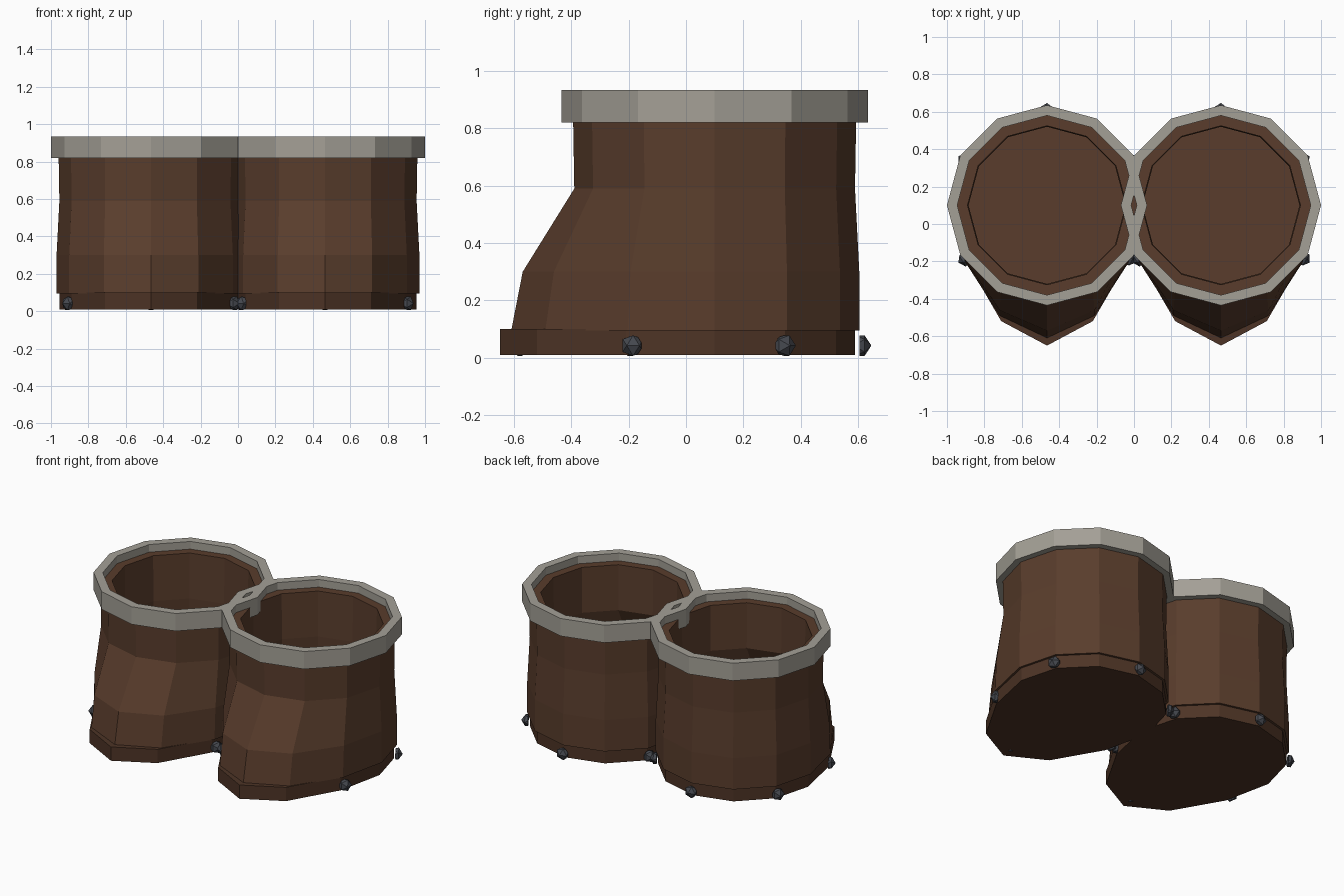
import bpy, bmesh, math
from mathutils import Vector

if "Cube" in bpy.data.objects:
    bpy.data.objects.remove(bpy.data.objects["Cube"])

N = 12          # sides of every ring
CX, CY = 0.465, 0.10


def material(name, rgb):
    m = bpy.data.materials.new(name)
    m.diffuse_color = (*rgb, 1)
    m.use_nodes = True
    m.node_tree.nodes["Principled BSDF"].inputs["Base Color"].default_value = m.diffuse_color
    return m


LEATHER = material("leather", (0.10, 0.046, 0.025))
SOLE = material("sole_leather", (0.075, 0.034, 0.019))
CUFF = material("cuff_grey", (0.37, 0.35, 0.305))
METAL = material("dark_metal", (0.06, 0.065, 0.078))


def finish(name, bm, mat):
    bmesh.ops.recalc_face_normals(bm, faces=bm.faces)
    me = bpy.data.meshes.new(name)
    bm.to_mesh(me)
    bm.free()
    me.materials.append(mat)
    ob = bpy.data.objects.new(name, me)
    bpy.context.collection.objects.link(ob)


def loft(name, cx, sections, mat, closed=False):
    """Skin 12-sided rings (radius, toe stretch, z); toe pushes the front out."""
    bm = bmesh.new()
    rings = []
    for r, toe, z in sections:
        ring = []
        for i in range(N):
            a = 2 * math.pi * i / N
            front = max(0, -math.sin(a)) ** 2
            ring.append(bm.verts.new((cx + r * math.cos(a),
                                      CY + r * math.sin(a) - toe * front, z)))
        rings.append(ring)
    pairs = list(zip(rings, rings[1:]))
    if closed:
        pairs.append((rings[-1], rings[0]))
    else:
        bm.faces.new(rings[0])
        bm.faces.new(rings[-1])
    for a, b in pairs:
        for i in range(N):
            j = (i + 1) % N
            bm.faces.new((a[i], a[j], b[j], b[i]))
    finish(name, bm, mat)


def stud(name, base, direction, r=0.042):
    """Half icosphere facing outward."""
    bm = bmesh.new()
    bmesh.ops.create_icosphere(bm, subdivisions=1, radius=r)
    cut = bmesh.ops.bisect_plane(bm, geom=bm.verts[:] + bm.edges[:] + bm.faces[:],
                                 plane_co=(0, 0, 0), plane_no=(0, 0, 1), clear_inner=True)
    bmesh.ops.contextual_create(
        bm, geom=[e for e in cut["geom_cut"] if isinstance(e, bmesh.types.BMEdge)])
    rot = Vector(direction).to_track_quat('Z', 'Y').to_matrix()
    bmesh.ops.rotate(bm, verts=bm.verts, cent=(0, 0, 0), matrix=rot)
    bmesh.ops.translate(bm, verts=bm.verts, vec=base)
    finish(name, bm, METAL)


for side, s in (("left", -1), ("right", 1)):
    cx = s * CX
    # boot upper: outer wall, rim, then inner wall down to the insole
    loft(side + "_boot_upper", cx, [
        (0.505, 0.205, 0.095), (0.505, 0.165, 0.30), (0.49, 0.0, 0.59), (0.495, 0.0, 0.885),
        (0.425, 0.0, 0.885), (0.42, 0.0, 0.59), (0.435, 0.165, 0.30), (0.435, 0.19, 0.17),
    ], LEATHER)
    # sole slab with longer toe
    loft(side + "_sole", cx, [(0.49, 0.26, 0.01), (0.49, 0.26, 0.10)], SOLE)
    # square-section cuff around the opening
    loft(side + "_cuff", cx, [
        (0.535, 0, 0.82), (0.535, 0, 0.935), (0.48, 0, 0.935), (0.48, 0, 0.82),
    ], CUFF, closed=True)
    # studs around the sole
    for k in range(6):
        a = math.radians(30 + 60 * k)
        c, d = math.cos(a), math.sin(a)
        y = -0.57 if k == 4 else 0.078 + 0.527 * d
        stud(f"{side}_stud_{k + 1}", (cx + 0.505 * c, y, 0.042), (c, d, 0))
